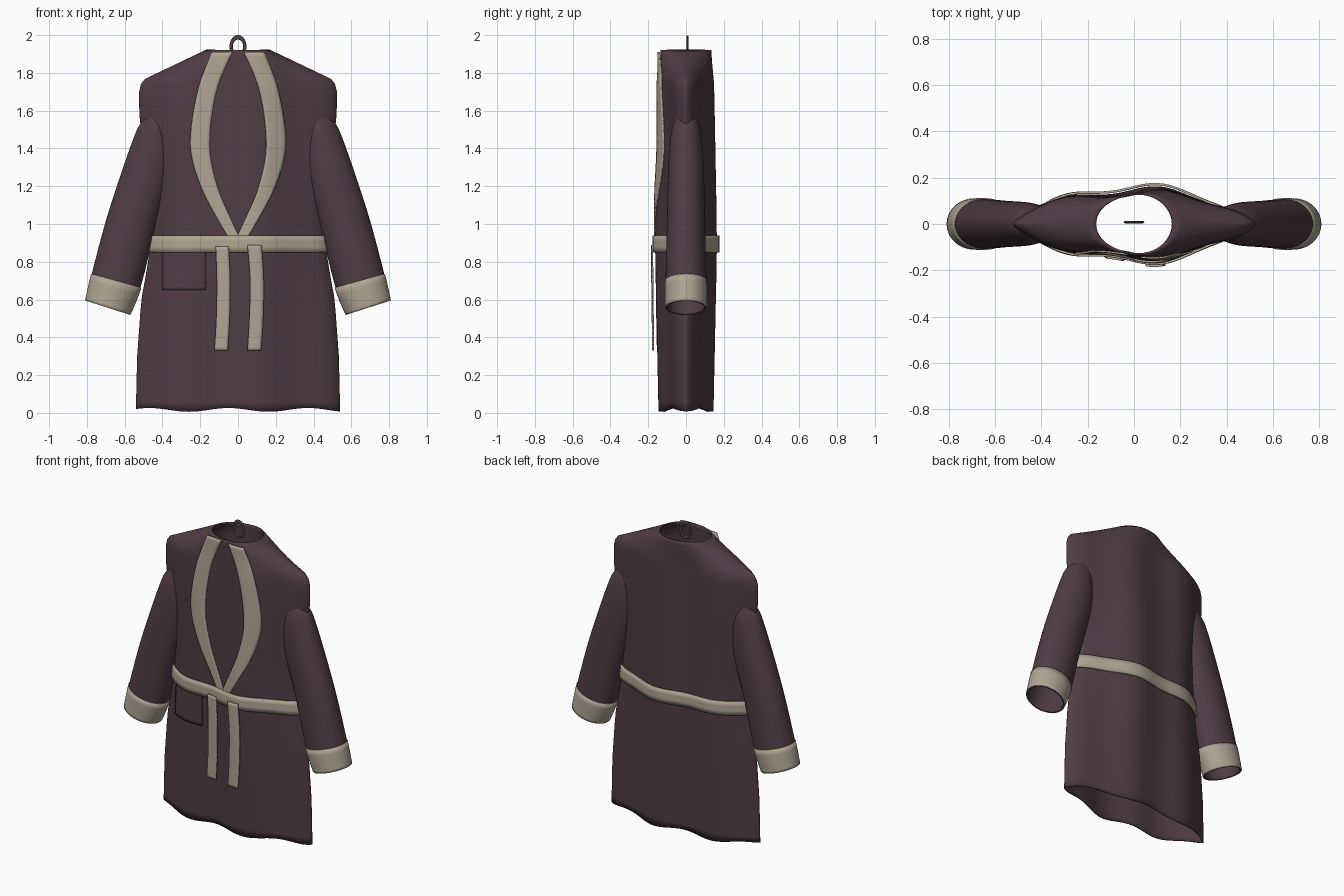
import bpy, bmesh, math
from math import sin, cos, pi

if "Cube" in bpy.data.objects:
    bpy.data.objects.remove(bpy.data.objects["Cube"])


def material(name, rgb):
    m = bpy.data.materials.new(name)
    m.diffuse_color = (*rgb, 1)
    m.use_nodes = True
    m.node_tree.nodes["Principled BSDF"].inputs["Base Color"].default_value = m.diffuse_color
    return m


PLUM = material("plum_cloth", (0.08, 0.046, 0.058))
BEIGE = material("beige_trim", (0.43, 0.375, 0.29))

# Body profile: height, half width, half depth
PROFILE = [(0.0, .537, .130), (.3, .53, .136), (.6, .508, .142), (.75, .48, .146),
           (.9, .458, .148), (1.1, .452, .146), (1.3, .472, .142), (1.5, .51, .138),
           (1.6, .52, .136), (1.7, .52, .134), (1.74, .51, .133), (1.765, .49, .132),
           (1.92, .165, .130)]


def profile(z):
    for (z0, w0, d0), (z1, w1, d1) in zip(PROFILE, PROFILE[1:]):
        if z <= z1:
            f = (z - z0) / (z1 - z0)
            return w0 + (w1 - w0) * f, d0 + (d1 - d0) * f
    return PROFILE[-1][1:]


def depth(x, z):
    """Half depth of the softly folded body at x, z."""
    w, d = profile(z)
    s = math.sqrt(max(0, 1 - (x / w) ** 2))
    power = 1.4 - 0.4 * max(0, min(1, (z - 1.76) / .16))
    fold = 0.12 * (1 - 0.6 * max(0, min(1, (z - 1.76) / .16)))
    return d * s ** power * (1 + fold * cos(2 * pi * (x - .12) / .45))


def body_point(t, z, off=0):
    x = profile(z)[0] * cos(t)
    y = math.copysign(depth(x, z), sin(t)) if abs(sin(t)) > 1e-6 else 0
    return x + off * cos(t), y + off * sin(t), z


def grid(name, rows, mat, closed=False, thick=.008, offset=0.0):
    """Skin rows of points into a smooth cloth sheet with thickness."""
    bm = bmesh.new()
    vs = [[bm.verts.new(p) for p in r] for r in rows]
    n = len(rows[0])
    for a, b in zip(vs, vs[1:]):
        for i in range(n if closed else n - 1):
            j = (i + 1) % n
            bm.faces.new((a[i], a[j], b[j], b[i]))
    bmesh.ops.recalc_face_normals(bm, faces=bm.faces)
    me = bpy.data.meshes.new(name)
    bm.to_mesh(me)
    bm.free()
    ob = bpy.data.objects.new(name, me)
    bpy.context.collection.objects.link(ob)
    me.materials.append(mat)
    sol = ob.modifiers.new("thickness", 'SOLIDIFY')
    sol.thickness, sol.offset = thick, offset
    bpy.ops.object.select_all(action='DESELECT')
    ob.select_set(True)
    bpy.context.view_layer.objects.active = ob
    bpy.ops.object.shade_smooth_by_angle(angle=math.radians(40))
    return ob


def ring(z, off=0, n=112):
    return [body_point(2 * pi * i / n, z, off) for i in range(n)]


def catmull(pts, u):
    i = min(int(u), len(pts) - 2)
    f = u - i
    a, b, c, d = (pts[max(0, min(len(pts) - 1, k))] for k in range(i - 1, i + 3))
    return [.5 * (2 * q + (r - p) * f + (2 * p - 5 * q + 4 * r - s) * f * f
                  + (3 * q - p - 3 * r + s) * f ** 3) for p, q, r, s in zip(a, b, c, d)]


# Robe body, open at neck and wavy hem
hem = [(x, y, .016 + .01 * cos(2 * pi * (x + .05) / .42)) for x, y, z in ring(0)]
heights = [.06 + .08 * i for i in range(21)] + [1.7, 1.72, 1.74, 1.752, 1.765]
heights += [1.765 + .155 * i / 8 for i in range(1, 9)]
grid("robe_body", [hem] + [ring(z) for z in heights], PLUM, True)

# Belt around the waist
grid("belt", [ring(.85 + .09 * i / 3, .008) for i in range(4)], BEIGE, True, .01, 1)


def front_sheet(name, edges, mat, off, cols=6, sub=6, thick=.008, flat=0):
    """Strip on the front: edges are (z, x_left, x_right) stations."""
    rows = []
    steps = (len(edges) - 1) * sub
    for k in range(steps + 1):
        z, a, b = catmull(edges, k / sub)
        row = []
        for c in range(cols + 1):
            x = a + (b - a) * c / cols
            row.append((x, -depth(x, min(z, 1.8)) - off - flat * max(0, .85 - z), z))
        rows.append(row)
    return grid(name, rows, mat, False, thick)


# Lapels, mirrored left and right
LAPEL = [(1.91, .03, .14), (1.7, .115, .215), (1.42, .15, .253), (1.2, .11, .198),
         (1.02, .035, .105), (.92, -.012, .045)]
for s, side in ((-1, "left"), (1, "right")):
    front_sheet("lapel_" + side, [(z, s * a, s * b) for z, a, b in LAPEL], BEIGE, .008)

# Hanging belt ends
front_sheet("belt_end_left", [(.88, -.118, -.05), (.7, -.112, -.042), (.5, -.115, -.045),
                              (.33, -.125, -.055)], BEIGE, .022, 4, flat=.01)
front_sheet("belt_end_right", [(.89, .05, .125), (.7, .064, .136), (.5, .06, .133),
                               (.33, .05, .122)], BEIGE, .022, 4, flat=.01)

# Patch pocket
front_sheet("pocket", [(.86, -.4, -.17), (.65, -.4, -.17)], PLUM, .007, 12, 8)

# Sleeve stations: x, z, half width, half depth
SLEEVE = [(.425, 1.60, .03, .02), (.428, 1.56, .06, .05), (.437, 1.48, .096, .075),
          (.475, 1.3, .122, .09), (.567, 1.0, .128, .097), (.645, .70, .13, .104),
          (.69, .557, .118, .103)]


def sleeve_rows(s, u0, u1, n, off=0):
    rows = []
    for k in range(n + 1):
        u = u0 + (u1 - u0) * k / n
        x, z, hw, hd = catmull(SLEEVE, u)
        p = catmull(SLEEVE, max(0, u - .05))
        q = catmull(SLEEVE, min(len(SLEEVE) - 1, u + .05))
        tx, tz = q[0] - p[0], q[1] - p[1]
        ln = math.hypot(tx, tz)
        rows.append([(s * (x - tz / ln * (hw + off) * cos(a)), (hd + off) * sin(a),
                      z + tx / ln * (hw + off) * cos(a))
                     for a in (2 * pi * i / 48 for i in range(48))])
    return rows


# Sleeves and turned cuffs
for s, side in ((-1, "left"), (1, "right")):
    grid("sleeve_" + side, sleeve_rows(s, 0, 6, 42), PLUM, True)
    grid("cuff_" + side, sleeve_rows(s, 5, 6, 6, .005), BEIGE, True, .006, 0)

# Hanging loop at the neck
bpy.ops.mesh.primitive_torus_add(major_segments=40, minor_segments=10, major_radius=.036,
                                 minor_radius=.009, location=(0, .008, 1.94),
                                 rotation=(pi / 2, 0, 0))
loop = bpy.context.object
loop.name = "hanging_loop"
loop.scale = (1, 1.333, .6)
loop.data.materials.append(PLUM)
bpy.ops.object.shade_smooth_by_angle(angle=math.radians(60))
